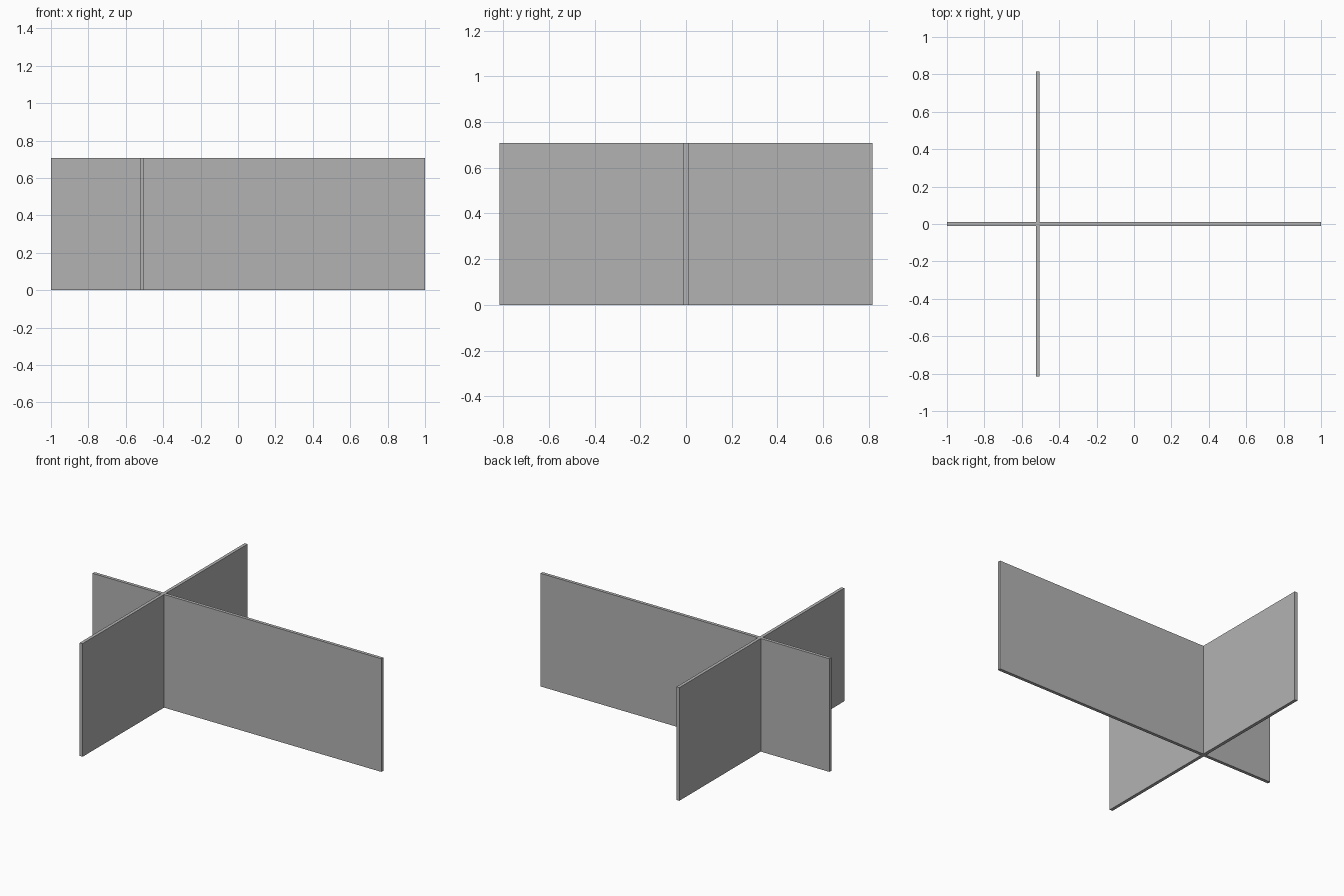
import bpy

cube = bpy.data.objects.get("Cube")
if cube:
    bpy.data.objects.remove(cube, do_unlink=True)

HEIGHT = 0.708
THICK = 0.02
CROSS_X = -0.515
HALF_DEPTH = 0.816

# Plain grey board
grey = bpy.data.materials.new("plain_grey")
grey.use_nodes = True
colour = (0.45, 0.45, 0.45, 1)
grey.diffuse_color = colour
grey.node_tree.nodes["Principled BSDF"].inputs["Base Color"].default_value = colour


def panel(name, x, y, width, depth):
    """Upright flat-sided board standing on the floor."""
    bpy.ops.mesh.primitive_cube_add(size=1, location=(x, y, HEIGHT / 2))
    board = bpy.context.object
    board.name = name
    board.scale = (width, depth, HEIGHT)
    bpy.ops.object.transform_apply(location=False, rotation=False, scale=True)
    board.data.materials.append(grey)


# Long divider across the whole width
panel("long_panel", 0, 0, 2, THICK)

# Cross wings butting against its front and back
wing = HALF_DEPTH - THICK / 2
for name, side in (("front_wing", -1), ("back_wing", 1)):
    panel(name, CROSS_X, side * (THICK + wing) / 2, THICK, wing)
    bpy.context.object.location.y = side * (THICK / 2 + wing / 2)
